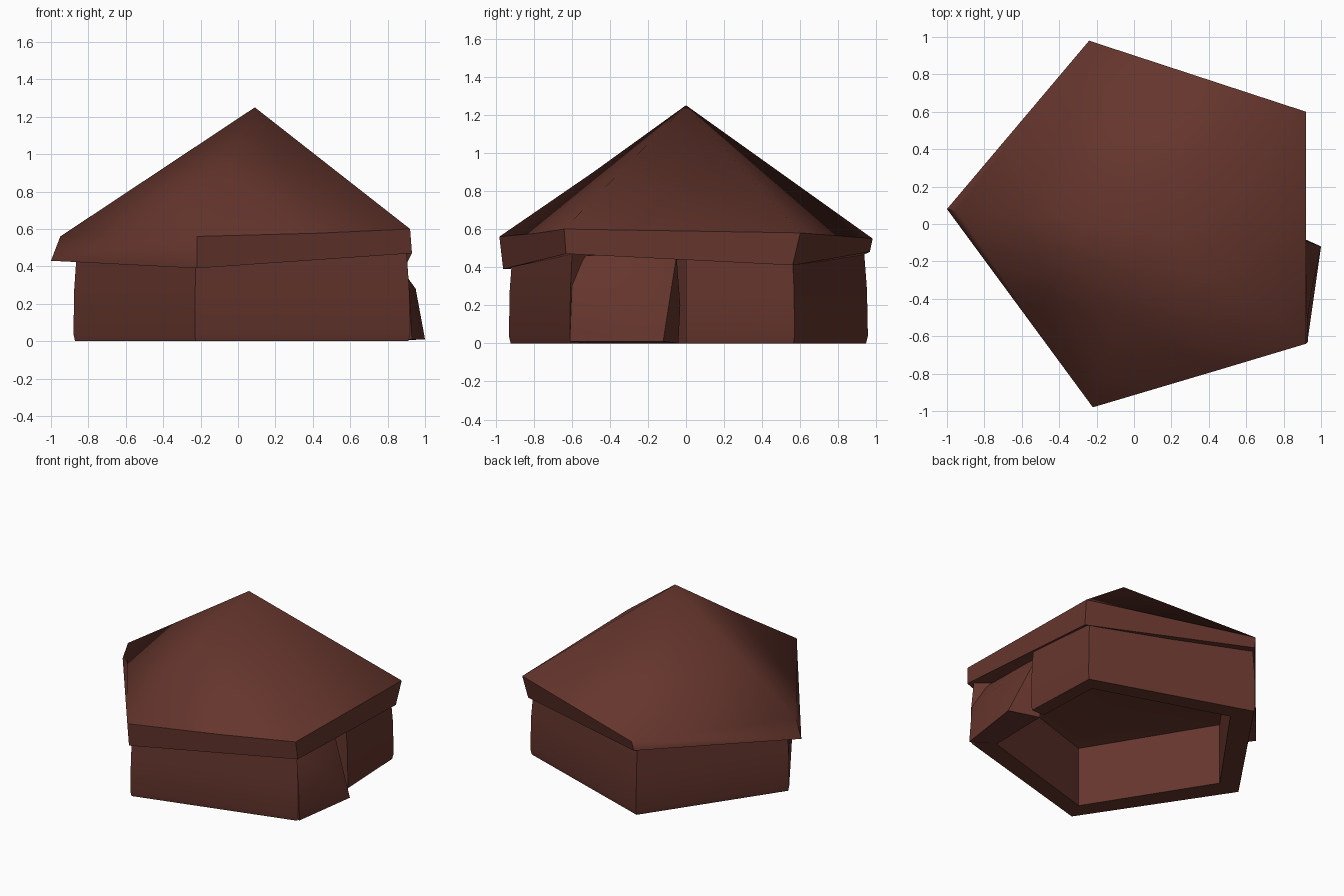
import bpy
from mathutils import Vector

if "Cube" in bpy.data.objects:
    bpy.data.objects.remove(bpy.data.objects["Cube"])

mat = bpy.data.materials.new("dark_red_brown")
mat.diffuse_color = (0.13, 0.036, 0.026, 1)
mat.use_nodes = True
mat.node_tree.nodes["Principled BSDF"].inputs["Base Color"].default_value = mat.diffuse_color


def build(name, verts, faces):
    mesh = bpy.data.meshes.new(name)
    mesh.from_pydata([tuple(v) for v in verts], [], faces)
    mesh.validate()
    mesh.materials.append(mat)
    obj = bpy.data.objects.new(name, mesh)
    bpy.context.collection.objects.link(obj)
    bpy.context.view_layer.objects.active = obj
    bpy.ops.object.select_all(action='DESELECT')
    obj.select_set(True)
    bpy.ops.object.mode_set(mode='EDIT')
    bpy.ops.mesh.select_all(action='SELECT')
    bpy.ops.mesh.normals_make_consistent(inside=False)
    bpy.ops.object.mode_set(mode='OBJECT')
    bpy.ops.object.shade_smooth_by_angle(angle=0.9)
    return obj


# Roof: corners run left, front, front right, back right, back
eave = [(-.95, .07, .56), (-.22, -.98, .56), (.92, -.64, .6), (.92, .6, .58), (-.24, .98, .55)]
lip = [(-1, .08, .43), (-.22, -.96, .39), (.93, -.63, .47), (.9, .56, .41), (-.25, .965, .48)]
soffit = [(-.86, .06, .45), (-.22, -.9, .44), (.88, -.58, .47), (.84, .53, .44), (-.24, .92, .46)]
apex, under = (.09, 0, 1.25), (.05, 0, .46)
# The front ridge has a sharp fold part way up, running down to both eaves
fold_left, fold_top, fold_right = (-.61, -.42, .56), (-.07, -.485, .9), (.42, -.79, .577)
roof = eave + lip + soffit + [apex, under, fold_left, fold_top, fold_right]
faces = [(2, 3, 15), (3, 4, 15), (4, 0, 15),
         (15, 0, 17, 18), (15, 18, 19, 2),          # sides above the fold
         (17, 1, 18), (1, 19, 18),                  # lower part of the front corner
         (0, 17, 1, 6, 5), (1, 19, 2, 7, 6)]
faces += [(i, (i + 1) % 5, 5 + (i + 1) % 5, 5 + i) for i in (2, 3, 4)]
for i in range(5):
    j = (i + 1) % 5
    faces += [(5 + i, 5 + j, 10 + j, 10 + i), (10 + i, 10 + j, 16)]
build("roof", roof, faces)

# Walls: an open ring with a doorway gap on the right side
outer = [(.9, 0), (.875, .57), (-.26, .955), (-.88, .05), (-.23, -.93), (.92, -.61)]
inner = [(.79, .0), (.77, .48), (-.18, .79), (-.70, .06), (-.17, -.78), (.79, -.5)]
n = len(outer)
verts = []
for a, b in zip(outer, inner):
    o = Vector(a)
    verts += [(*(o * .99), 0), (*o, .04), (*(o * .995), .28), (*(o * .98), .47),
              (*b, .47), (*b, 0)]
faces = []
for k in range(n - 1):
    a, b = 6 * k, 6 * k + 6
    faces += [(a + s, b + s, b + (s + 1) % 6, a + (s + 1) % 6) for s in range(6)]
faces += [tuple(range(6)), tuple(range(6 * n - 6, 6 * n))]
build("walls", verts, faces)

# Door flap: half-height panel leaning out, with a slanted recess above it
flap = [(.93, -.61, .01), (1, -.12, .01), (.95, -.35, .28), (.915, -.6, .28),
        (.81, -.05, .46), (.82, -.58, .46), (.80, -.03, .2), (.79, -.04, 0),
        (.78, -.55, 0), (.78, -.55, .46)]
faces = [(0, 1, 2, 3), (3, 2, 5), (2, 4, 5), (2, 1, 4),
         (1, 6, 4), (1, 7, 6), (0, 8, 7, 1), (8, 9, 4, 6, 7),
         (9, 5, 4), (0, 3, 5, 9, 8)]
build("door_flap", flap, faces)
